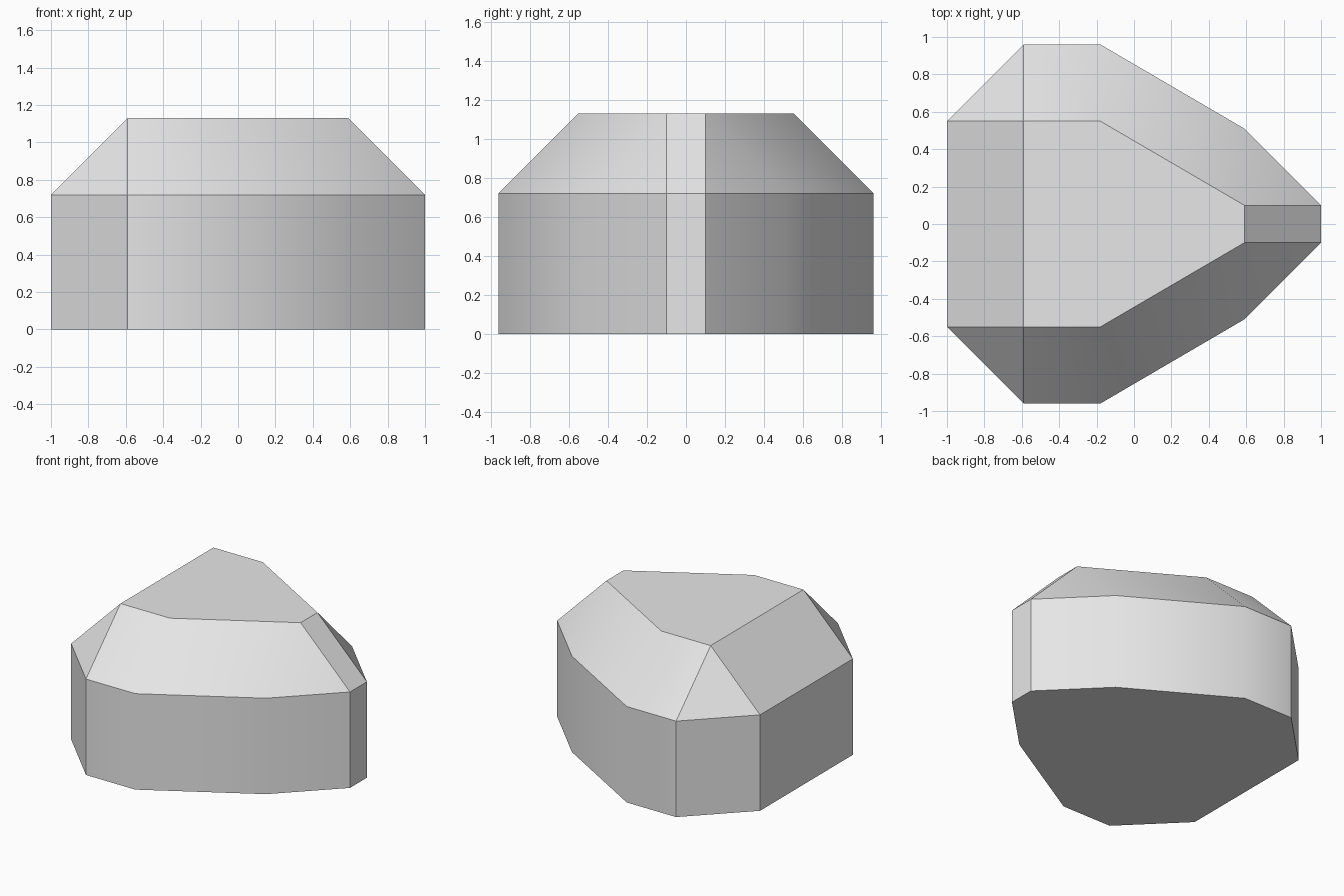
import bpy, bmesh, math

cube = bpy.data.objects.get("Cube")
if cube:
    bpy.data.objects.remove(cube, do_unlink=True)

WALL_Z, TOP_Z = 0.72, 1.13

# One half of the wall outline, and the roof outline point each wall point rises to
wall_half = [(-1, 0.55), (-0.59, 0.96), (-0.18, 0.96), (0.59, 0.51), (1, 0.10)]
roof_half = [(-0.59, 0.55), (-0.59, 0.55), (-0.18, 0.55), (0.59, 0.10), (0.59, 0.10)]


def mirrored(half):
    """Close a half outline by mirroring it across the x axis."""
    return half + [(x, -y) for x, y in reversed(half)]


def ring(bm, outline, z):
    return [bm.verts.new((x, y, z)) for x, y in outline]


def bridge(bm, low, high):
    for i in range(len(low)):
        j = (i + 1) % len(low)
        bm.faces.new((low[i], low[j], high[j], high[i]))


bm = bmesh.new()
base = ring(bm, mirrored(wall_half), 0)
eave = ring(bm, mirrored(wall_half), WALL_Z)
roof = ring(bm, mirrored(roof_half), TOP_Z)

# Upright walls, chamfered roof, flat base and flat top
bridge(bm, base, eave)
bridge(bm, eave, roof)
bm.faces.new(base)
bm.faces.new(roof)

# Merging the doubled roof points turns the corner facets into triangles
bmesh.ops.remove_doubles(bm, verts=bm.verts[:], dist=0.001)
bmesh.ops.recalc_face_normals(bm, faces=bm.faces[:])

mesh = bpy.data.meshes.new("chamfered_block")
bm.to_mesh(mesh)
bm.free()
block = bpy.data.objects.new("chamfered_block", mesh)
bpy.context.collection.objects.link(block)

# Plain grey colour
grey = bpy.data.materials.new("light_grey")
grey.use_nodes = True
colour = (0.8, 0.8, 0.8, 1)
grey.diffuse_color = colour
grey.node_tree.nodes["Principled BSDF"].inputs["Base Color"].default_value = colour
mesh.materials.append(grey)

# Smooth the gentle bends, keep the chamfer edges sharp
bpy.ops.object.select_all(action="DESELECT")
block.select_set(True)
bpy.context.view_layer.objects.active = block
bpy.ops.object.shade_smooth_by_angle(angle=math.radians(33))
